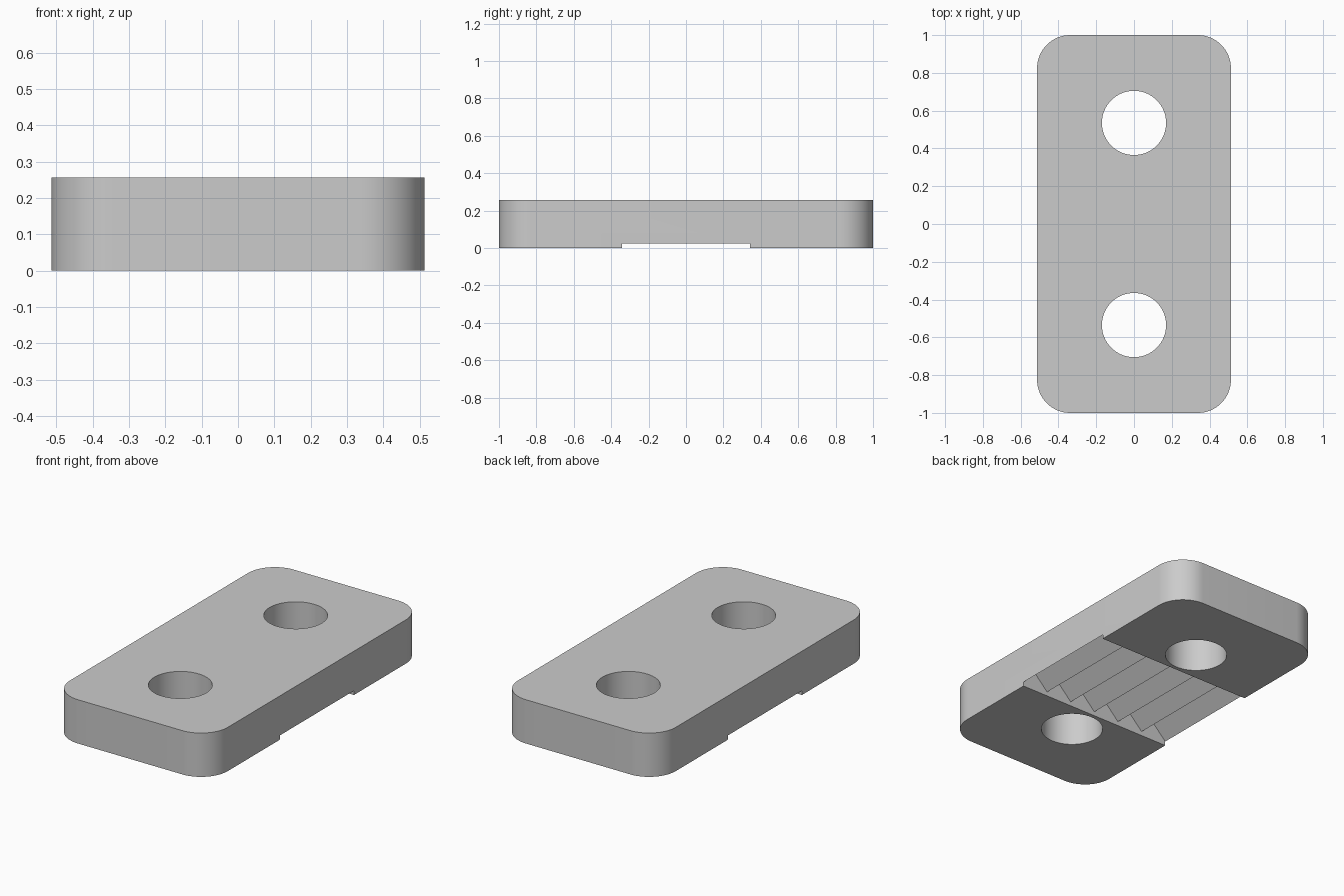
import bpy
import bmesh
import math

HALF_W, HALF_L, HEIGHT = 0.513, 1.0, 0.257
CORNER = 0.175
HOLE_R, HOLE_Y = 0.17, 0.535
RECESS_Y, RECESS_Z = 0.342, 0.025
TEETH = 6

default = bpy.data.objects.get("Cube")
if default:
    bpy.data.objects.remove(default, do_unlink=True)

grey = bpy.data.materials.new("plain grey")
grey.use_nodes = True
grey.diffuse_color = (0.6, 0.6, 0.6, 1)
grey.node_tree.nodes["Principled BSDF"].inputs["Base Color"].default_value = (0.6, 0.6, 0.6, 1)


def prism(name, outline, to_point, direction):
    """Extrude a closed 2D outline along a direction into a solid object."""
    bm = bmesh.new()
    face = bm.faces.new([bm.verts.new(to_point(a, b)) for a, b in outline])
    new = bmesh.ops.extrude_face_region(bm, geom=[face])["geom"]
    bmesh.ops.translate(bm, vec=direction,
                        verts=[v for v in new if isinstance(v, bmesh.types.BMVert)])
    bmesh.ops.recalc_face_normals(bm, faces=bm.faces)
    mesh = bpy.data.meshes.new(name)
    bm.to_mesh(mesh)
    bm.free()
    mesh.materials.append(grey)
    obj = bpy.data.objects.new(name, mesh)
    bpy.context.collection.objects.link(obj)
    return obj


def arc(cx, cy, r, start, sweep, steps):
    angles = [math.radians(start + sweep * i / steps) for i in range(steps + 1)]
    return [(cx + r * math.cos(t), cy + r * math.sin(t)) for t in angles]


# Plate with four rounded corners
outline = []
for i, (sx, sy) in enumerate([(1, 1), (-1, 1), (-1, -1), (1, -1)]):
    outline += arc(sx * (HALF_W - CORNER), sy * (HALF_L - CORNER), CORNER, 90 * i, 90, 16)
plate = prism("clamp_plate", outline, lambda x, y: (x, y, 0), (0, 0, HEIGHT))

# Two bolt holes
cutters = []
for name, y in (("front_hole", -HOLE_Y), ("back_hole", HOLE_Y)):
    circle = arc(0, y, HOLE_R, 0, 360, 64)[:-1]
    cutters.append(prism(name, circle, lambda a, b: (a, b, -0.1), (0, 0, HEIGHT + 0.2)))

# Recess across the underside, with right-angled V grooves in its roof
half_pitch = HALF_W / TEETH
zigzag = [(-HALF_W + i * half_pitch, RECESS_Z + half_pitch * (i % 2))
          for i in range(2 * TEETH + 1)]
edge = HALF_W + 0.1
profile = [(-edge, -0.1), (-edge, RECESS_Z)] + zigzag + [(edge, RECESS_Z), (edge, -0.1)]
cutters.append(prism("groove_recess", profile, lambda x, z: (x, -RECESS_Y, z),
                     (0, 2 * RECESS_Y, 0)))

# Cut everything out of the plate
bpy.ops.object.select_all(action="DESELECT")
bpy.context.view_layer.objects.active = plate
plate.select_set(True)
for cutter in cutters:
    cutter.hide_render = True
    mod = plate.modifiers.new(cutter.name, "BOOLEAN")
    mod.operation = "DIFFERENCE"
    mod.solver = "EXACT"
    mod.object = cutter
    bpy.ops.object.modifier_apply(modifier=mod.name)
    bpy.data.objects.remove(cutter, do_unlink=True)

bpy.ops.object.shade_smooth_by_angle(angle=math.radians(30))
